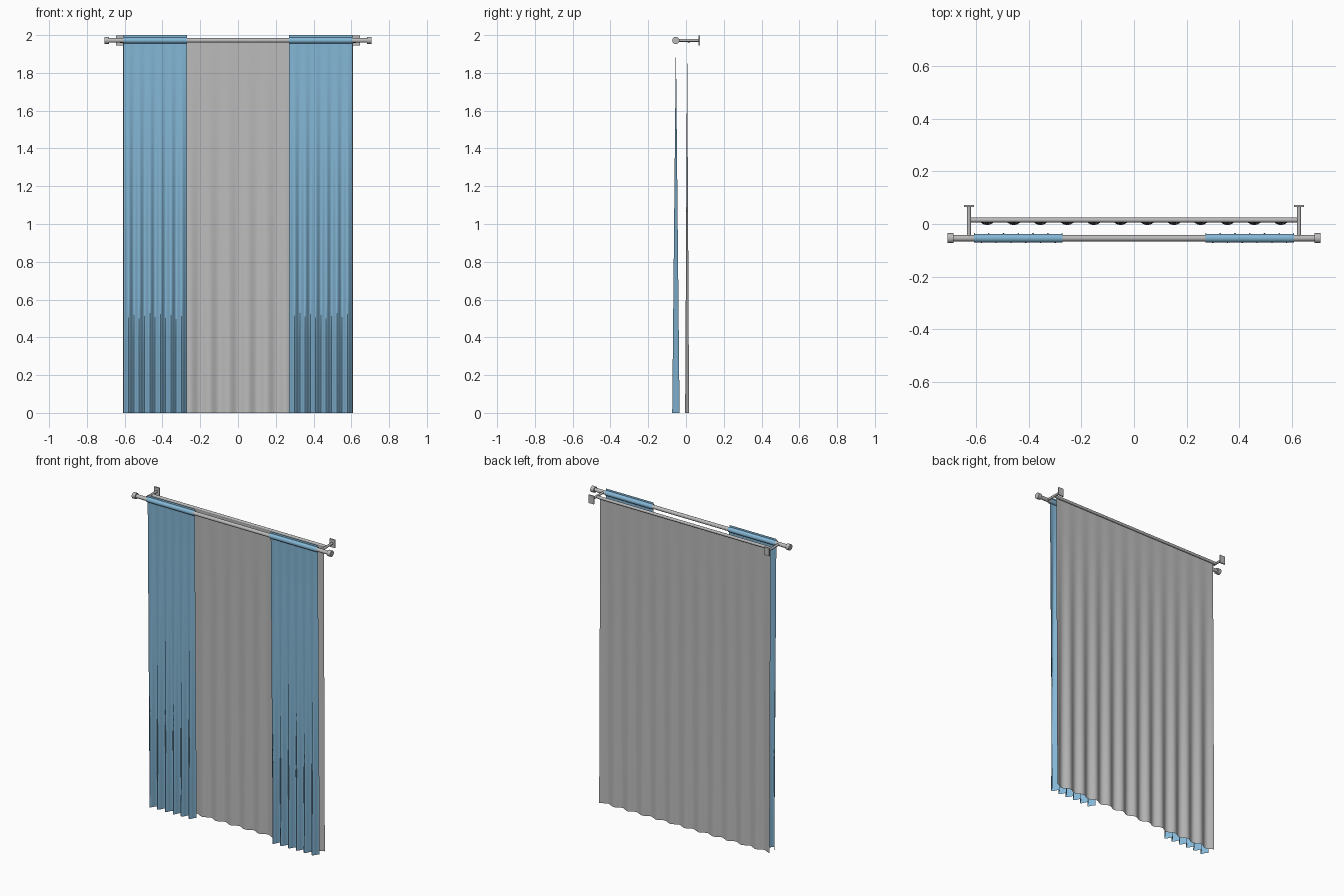
import bpy, bmesh, math
from mathutils import Matrix

if "Cube" in bpy.data.objects:
    bpy.data.objects.remove(bpy.data.objects["Cube"])


def material(name, rgb):
    m = bpy.data.materials.new(name)
    m.diffuse_color = (*rgb, 1)
    m.use_nodes = True
    m.node_tree.nodes["Principled BSDF"].inputs["Base Color"].default_value = m.diffuse_color
    return m


BLUE = material("blue fabric", (0.23, 0.47, 0.67))
GREY = material("pale grey", (0.50, 0.50, 0.50))

ROD_Y, ROD_Z = -0.054, 1.972
RAIL_Y, RAIL_Z = 0.015, 1.968


def finish(name, bm, mat, angle=40):
    me = bpy.data.meshes.new(name)
    bm.to_mesh(me)
    bm.free()
    ob = bpy.data.objects.new(name, me)
    bpy.context.collection.objects.link(ob)
    me.materials.append(mat)
    bpy.ops.object.select_all(action='DESELECT')
    ob.select_set(True)
    bpy.context.view_layer.objects.active = ob
    bpy.ops.object.shade_smooth_by_angle(angle=math.radians(angle))
    return ob


def add_tube(bm, x0, x1, y, z, r, caps=True, axis='X', sides=24):
    """Cylinder along x (x0..x1 are positions on x), or along y with x0..x1 as y and y as x."""
    if axis == 'X':
        mat = Matrix.Translation(((x0 + x1) / 2, y, z)) @ Matrix.Rotation(math.pi / 2, 4, 'Y')
    else:
        mat = Matrix.Translation((y, (x0 + x1) / 2, z)) @ Matrix.Rotation(math.pi / 2, 4, 'X')
    bmesh.ops.create_cone(bm, cap_ends=caps, segments=sides, radius1=r, radius2=r,
                          depth=x1 - x0, matrix=mat)


def add_sheet(bm, x0, x1, y, z0, z1, folds, amp, seg=8, rows=10):
    """Hanging cloth: wave depth shrinks from amp at the hem to nothing at the top."""
    n = folds * seg
    grid = []
    for j in range(rows + 1):
        t = j / rows
        grid.append([bm.verts.new((x0 + (x1 - x0) * i / n,
                                   y + amp * (1 - t) * math.cos(2 * math.pi * i / seg),
                                   z0 + (z1 - z0) * t)) for i in range(n + 1)])
    for j in range(rows):
        for i in range(n):
            bm.faces.new((grid[j][i], grid[j][i + 1], grid[j + 1][i + 1], grid[j + 1][i]))


# Front rod
bm = bmesh.new()
add_tube(bm, -0.69, 0.69, ROD_Y, ROD_Z, 0.012)
finish("curtain_rod", bm, GREY)

# Rear rail
bm = bmesh.new()
add_tube(bm, -0.625, 0.625, RAIL_Y, RAIL_Z, 0.009)
finish("sheer_rail", bm, GREY)

# Sheer panel behind
bm = bmesh.new()
add_sheet(bm, -0.608, 0.608, 0.006, 0, 1.965, 12, 0.0105)
finish("sheer_panel", bm, GREY, 60)

for side, label in ((-1, "left"), (1, "right")):
    # End cap on the rod
    bm = bmesh.new()
    a, b = sorted((side * 0.684, side * 0.708))
    add_tube(bm, a, b, ROD_Y, ROD_Z, 0.019)
    finish(label + "_finial", bm, GREY)

    # Wall bracket: arm and plate
    bm = bmesh.new()
    add_tube(bm, ROD_Y, 0.068, side * 0.626, ROD_Z, 0.0075, axis='Y', sides=16)
    bmesh.ops.create_cube(bm, size=1, matrix=Matrix.Translation((side * 0.626, 0.069, ROD_Z))
                          @ Matrix.Diagonal((0.038, 0.008, 0.052, 1)))
    finish(label + "_bracket", bm, GREY)

    # Curtain: folded drop, rod pocket and flat header
    bm = bmesh.new()
    a, b = sorted((side * 0.271, side * 0.607))
    add_sheet(bm, a, b, -0.0535, 0, ROD_Z - 0.015, 6, 0.0195)
    add_tube(bm, a, b, ROD_Y, ROD_Z, 0.016, caps=False)
    add_sheet(bm, a, b, ROD_Y, ROD_Z + 0.015, 2.0, 1, 0, rows=1)
    finish(label + "_curtain", bm, BLUE, 60)
